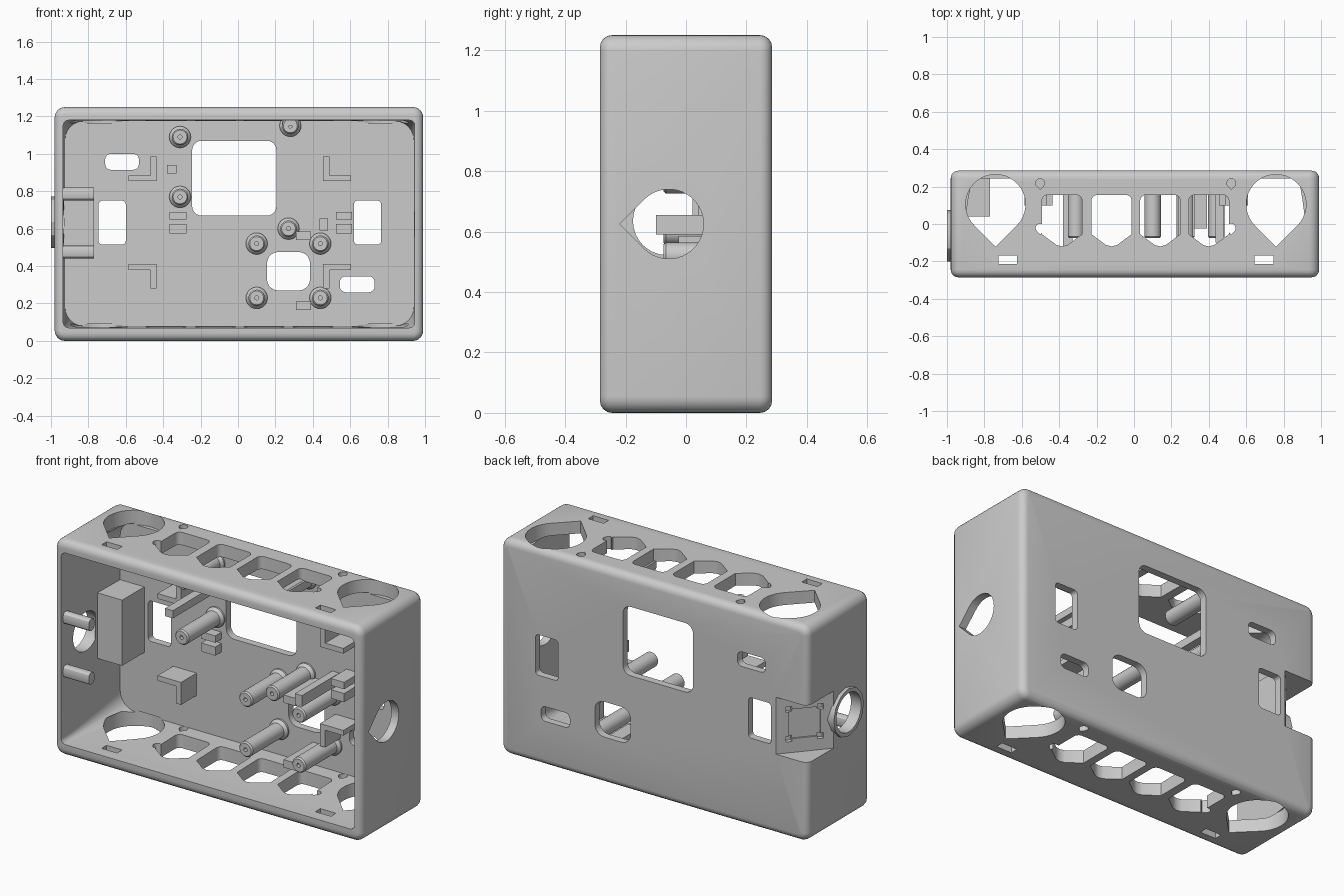
import bpy, bmesh, math
from mathutils import Vector

if "Cube" in bpy.data.objects:
    bpy.data.objects.remove(bpy.data.objects["Cube"])

BACK = 0.25   # depth just inside the inner face of the back wall


def make(name, bm):
    bmesh.ops.recalc_face_normals(bm, faces=bm.faces)
    me = bpy.data.meshes.new(name)
    bm.to_mesh(me)
    bm.free()
    ob = bpy.data.objects.new(name, me)
    bpy.context.collection.objects.link(ob)
    return ob


def loft(name, rings):
    bm = bmesh.new()
    vs = [[bm.verts.new(p) for p in r] for r in rings]
    n = len(vs[0])
    for a, b in zip(vs, vs[1:]):
        for i in range(n):
            bm.faces.new((a[i], a[(i + 1) % n], b[(i + 1) % n], b[i]))
    bm.faces.new(vs[0])
    bm.faces.new(vs[-1])
    return make(name, bm)


def place(poly, axis, t):
    f = {'X': lambda u, v: (t, u, v), 'Y': lambda u, v: (u, t, v), 'Z': lambda u, v: (u, v, t)}[axis]
    return [f(u, v) for u, v in poly]


def prism(name, poly, axis, a, b):
    return loft(name, [place(poly, axis, a), place(poly, axis, b)])


def rrect(x0, x1, z0, z1, r, n=6):
    pts = []
    for k, (cx, cz) in enumerate([(x1 - r, z1 - r), (x0 + r, z1 - r), (x0 + r, z0 + r), (x1 - r, z0 + r)]):
        for i in range(n + 1):
            t = math.pi / 2 * (k + i / n)
            pts.append((cx + r * math.cos(t), cz + r * math.sin(t)))
    return pts


def rect(x0, x1, z0, z1):
    return [(x0, z0), (x1, z0), (x1, z1), (x0, z1)]


def circle(cx, cy, r, n=32):
    return [(cx + r * math.cos(2 * math.pi * i / n), cy + r * math.sin(2 * math.pi * i / n)) for i in range(n)]


def teardrop(cx, cy, r, toward_u=False, n=28):
    # round hole with a 45 degree point toward the front
    pts = [(0, -r * math.sqrt(2))]
    for i in range(n + 1):
        t = math.radians(-45 + 270 * i / n)
        pts.append((r * math.cos(t), r * math.sin(t)))
    return [(cx + v, cy + u) if toward_u else (cx + u, cy + v) for u, v in pts]


def boolean(ob, other, op='DIFFERENCE'):
    m = ob.modifiers.new("cut", 'BOOLEAN')
    m.operation, m.solver, m.object = op, 'EXACT', other
    dg = bpy.context.evaluated_depsgraph_get()
    me = bpy.data.meshes.new_from_object(ob.evaluated_get(dg))
    ob.modifiers.clear()
    ob.data = me
    bpy.data.objects.remove(other)


# outer case: rounded block
case = prism("case", rrect(-0.98, 0.99, 0, 1.25, 0.055), 'Y', -0.285, 0.285)
bm = bmesh.new()
bm.from_mesh(case.data)
rim = [e for e in bm.edges if abs(e.verts[0].co.y - e.verts[1].co.y) < 1e-5]
bmesh.ops.bevel(bm, geom=rim, offset=0.04, segments=4, profile=0.5, affect='EDGES')
bm.to_mesh(case.data)
bm.free()

# cavity: tight corners at the front, wide ones at the back
cavity = loft("cavity", [place(rrect(-0.935, 0.945, 0.07, 1.18, 0.03), 'Y', -0.4),
                         place(rrect(-0.935, 0.945, 0.07, 1.18, 0.03), 'Y', -0.2),
                         place(rrect(-0.925, 0.94, 0.08, 1.175, 0.1), 'Y', 0.242)])
boolean(case, cavity)

# corner pocket with a slanted sensor plate
boolean(case, prism("pocket", rect(-0.95, -0.77, 0.44, 0.82), 'Y', 0.04, 0.26), 'UNION')
A, B = Vector((-0.775, 0.285)), Vector((-0.98, 0.05))
d = (B - A).normalized()
nrm = Vector((-d.y, d.x))
if nrm.x > 0:
    nrm = -nrm
A2, B2 = A - d * 0.1, B + d * 0.1
tri = [A2, B2, B2 + nrm * 0.3, A2 + nrm * 0.3]
boolean(case, prism("notch", [tuple(p) for p in tri], 'Z', 0.465, 0.795))
mid = (A + B) / 2


def plate_cut(u, z, w, depth):
    p, q = mid + d * (u - w), mid + d * (u + w)
    quad = [p - nrm * depth, q - nrm * depth, q + nrm * 0.05, p + nrm * 0.05]
    boolean(case, prism("plate_cut", [tuple(c) for c in quad], 'Z', z - w, z + w))


plate_cut(0, 0.63, 0.085, 0.01)
for u in (-0.085, 0.085):
    for z in (0.545, 0.715):
        plate_cut(u, z, 0.016, 0.025)

# side openings and the collar on the left
boolean(case, prism("collar", circle(-0.0625, 0.635, 0.138, 12), 'X', -1.0, -0.95), 'UNION')
boolean(case, prism("left_hole", circle(-0.0625, 0.635, 0.113), 'X', -1.1, -0.93))
boolean(case, prism("right_hole", teardrop(-0.057, 0.625, 0.115, True), 'X', 0.9, 1.1))

# windows in the back wall
for x0, x1, z0, z1, r in [(-0.245, 0.205, 0.67, 1.07, 0.05), (-0.745, -0.6, 0.515, 0.75, 0.02),
                          (0.62, 0.765, 0.515, 0.75, 0.02), (-0.71, -0.53, 0.915, 1.0, 0.03),
                          (0.545, 0.73, 0.26, 0.345, 0.03), (0.155, 0.385, 0.27, 0.475, 0.06)]:
    boolean(case, prism("window", rrect(x0, x1, z0, z1, r), 'Y', 0.2, 0.35))

# matching openings in the top and bottom walls
for lo, hi in ((-0.1, 0.09), (1.165, 1.35)):
    shapes = [teardrop(x, 0.105, 0.16) for x in (-0.74, 0.76)]
    for x in (-0.385, -0.12, 0.14, 0.4):
        top = rrect(x - 0.107, x + 0.107, 0, 0.155, 0.03)[:14]
        shapes.append(top + [(x - 0.107, -0.055), (x - 0.03, -0.112), (x, -0.12),
                             (x + 0.03, -0.112), (x + 0.107, -0.055)])
    shapes += [rect(x - 0.05, x + 0.05, -0.213, -0.168) for x in (-0.675, 0.695)]
    shapes += [teardrop(x, y, 0.024, n=10) for x in (-0.502, 0.52) for y in (0.218, -0.022)]
    for s in shapes:
        boolean(case, prism("vent", s, 'Z', lo, hi))


# standoffs: flared foot, hollow screw tip
def standoff(x, z):
    prof = [(0.058, BACK), (0.058, 0.232), (0.044, 0.215), (0.044, -0.067),
            (0.037, -0.075), (0.011, -0.075), (0.011, 0.02)]
    return loft("standoff", [place(circle(x, z, r, 24), 'Y', y) for r, y in prof])


for x, z in [(-0.31, 1.09), (-0.31, 0.77), (0.27, 0.6), (0.1, 0.52),
             (0.44, 0.52), (0.1, 0.23), (0.44, 0.23), (0.28, 1.15)]:
    standoff(x, z)
prism("standoff_web", rect(0.236, 0.324, 1.15, 1.18), 'Y', -0.067, BACK)

# L-shaped board corners
for sx, cx in ((-1, -0.435), (1, 0.455)):
    for sz, cz in ((1, 0.855), (-1, 0.41)):
        L = [(0, 0), (0.15, 0), (0.15, 0.03), (0.034, 0.03), (0.034, 0.13), (0, 0.13)]
        prism("corner_bracket", [(cx + sx * u, cz + sz * v) for u, v in L], 'Y', 0.1, BACK)

# small pegs, clips and bars: x0, x1, z0, z1, front depth
for name, x0, x1, z0, z1, y in [("peg", -0.38, -0.33, 0.895, 0.94, -0.125),
                                ("clip", -0.365, -0.275, 0.65, 0.69, 0.185),
                                ("clip", -0.365, -0.275, 0.575, 0.625, 0.185),
                                ("long_bar", 0.435, 0.48, 0.59, 0.655, -0.1),
                                ("clip", 0.525, 0.61, 0.65, 0.69, 0.1),
                                ("clip", 0.525, 0.61, 0.575, 0.625, 0.1),
                                ("board_stop", 0.31, 0.39, 0.54, 0.585, -0.025),
                                ("board_stop", 0.31, 0.39, 0.165, 0.21, -0.025)]:
    prism(name, rect(x0, x1, z0, z1), 'Y', y, BACK)

# rounded bars on the left wall near the front
for z in (0.785, 0.475):
    prism("side_bar", rrect(-0.265, -0.215, z - 0.034, z + 0.034, 0.02, 3), 'X', -0.95, -0.77)

for ob in list(bpy.context.scene.objects):
    ob.select_set(True)
    bpy.context.view_layer.objects.active = ob
bpy.ops.object.shade_smooth_by_angle(angle=math.radians(30))
